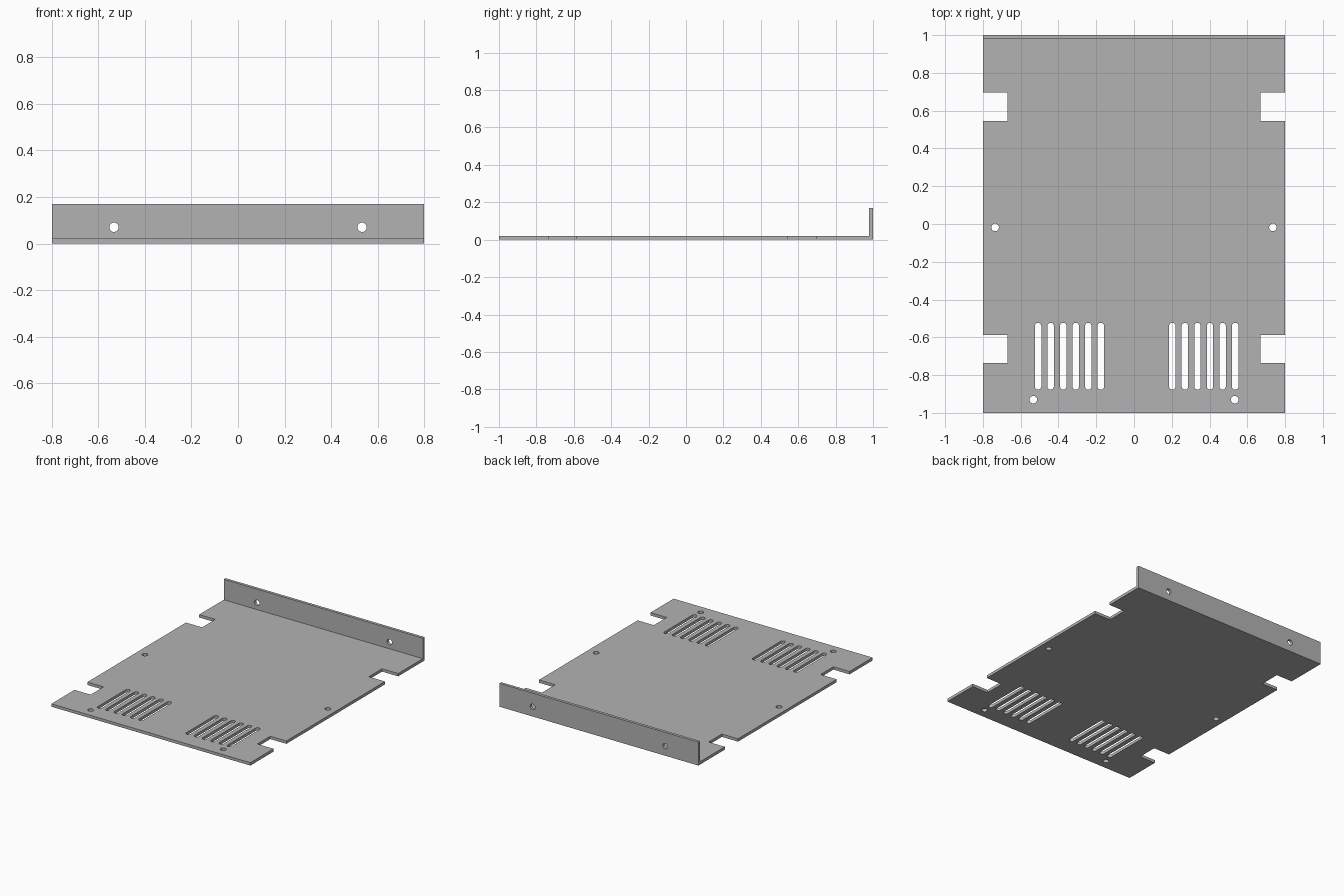
import bpy, math
from mathutils import Matrix

if "Cube" in bpy.data.objects:
    bpy.data.objects.remove(bpy.data.objects["Cube"])

W, L, T, H = 0.80, 1.0, 0.021, 0.17   # half width, half length, sheet thickness, flange height
HOLE = 0.02

grey = bpy.data.materials.new("sheet metal grey")
grey.use_nodes = True
colour = (0.45, 0.45, 0.45, 1)
grey.diffuse_color = colour
grey.node_tree.nodes["Principled BSDF"].inputs["Base Color"].default_value = colour


def slot(x, y0, y1, r, steps=12):
    """Loop with round ends; y0 == y1 gives a plain circle."""
    pts = []
    for cy, start in ((y1, 0), (y0, math.pi)):
        for i in range(steps + (y0 != y1)):
            a = start + math.pi * i / steps
            pts.append((x + r * math.cos(a), cy + r * math.sin(a)))
    return pts


def sheet(name, loops, matrix):
    """Flat sheet from an outline and its openings, thickness T, starting at local z = 0."""
    curve = bpy.data.curves.new(name, 'CURVE')
    curve.dimensions = '2D'
    curve.fill_mode = 'BOTH'
    curve.extrude = T / 2
    for pts in loops:
        s = curve.splines.new('POLY')
        s.points.add(len(pts) - 1)
        for p, (x, y) in zip(s.points, pts):
            p.co = (x, y, 0, 1)
        s.use_cyclic_u = True
    obj = bpy.data.objects.new(name, curve)
    bpy.context.collection.objects.link(obj)
    bpy.ops.object.select_all(action='DESELECT')
    bpy.context.view_layer.objects.active = obj
    obj.select_set(True)
    bpy.ops.object.convert(target='MESH')
    obj = bpy.context.object
    obj.name = name
    obj.data.transform(matrix @ Matrix.Translation((0, 0, T / 2)))
    obj.data.materials.clear()
    obj.data.materials.append(grey)
    # Weld the caps to the walls and face everything outward
    bpy.ops.object.mode_set(mode='EDIT')
    bpy.ops.mesh.select_all(action='SELECT')
    bpy.ops.mesh.remove_doubles(threshold=0.0001)
    bpy.ops.mesh.normals_make_consistent(inside=False)
    bpy.ops.object.mode_set(mode='OBJECT')
    bpy.ops.object.shade_smooth_by_angle(angle=math.radians(30))
    return obj


# Floor plate outline: right edge with two notches, mirrored to the other edge
edge = [(W, -L)]
for y0, y1 in ((-0.735, -0.587), (0.545, 0.697)):
    edge += [(W, y0), (0.67, y0), (0.67, y1), (W, y1)]
edge.append((W, L))
floor = [edge + [(-x, y) for x, y in reversed(edge)]]

# Ventilation slots in two banks of six
for first in (-0.508, 0.203):
    for i in range(6):
        floor.append(slot(first + i * 0.0665, -0.86, -0.54, 0.017))

# Screw holes in the floor
for side in (-1, 1):
    floor.append(slot(side * 0.735, -0.018, -0.018, HOLE))
    floor.append(slot(side * 0.533, -0.93, -0.93, HOLE))
sheet("floor_plate", floor, Matrix.Identity(4))

# Upright back flange with two screw holes
flange = [[(-W, T), (W, T), (W, H), (-W, H)]]
for side in (-1, 1):
    flange.append(slot(side * 0.533, 0.07, 0.07, HOLE))
sheet("back_flange", flange, Matrix.Translation((0, L, 0)) @ Matrix.Rotation(math.pi / 2, 4, 'X'))
